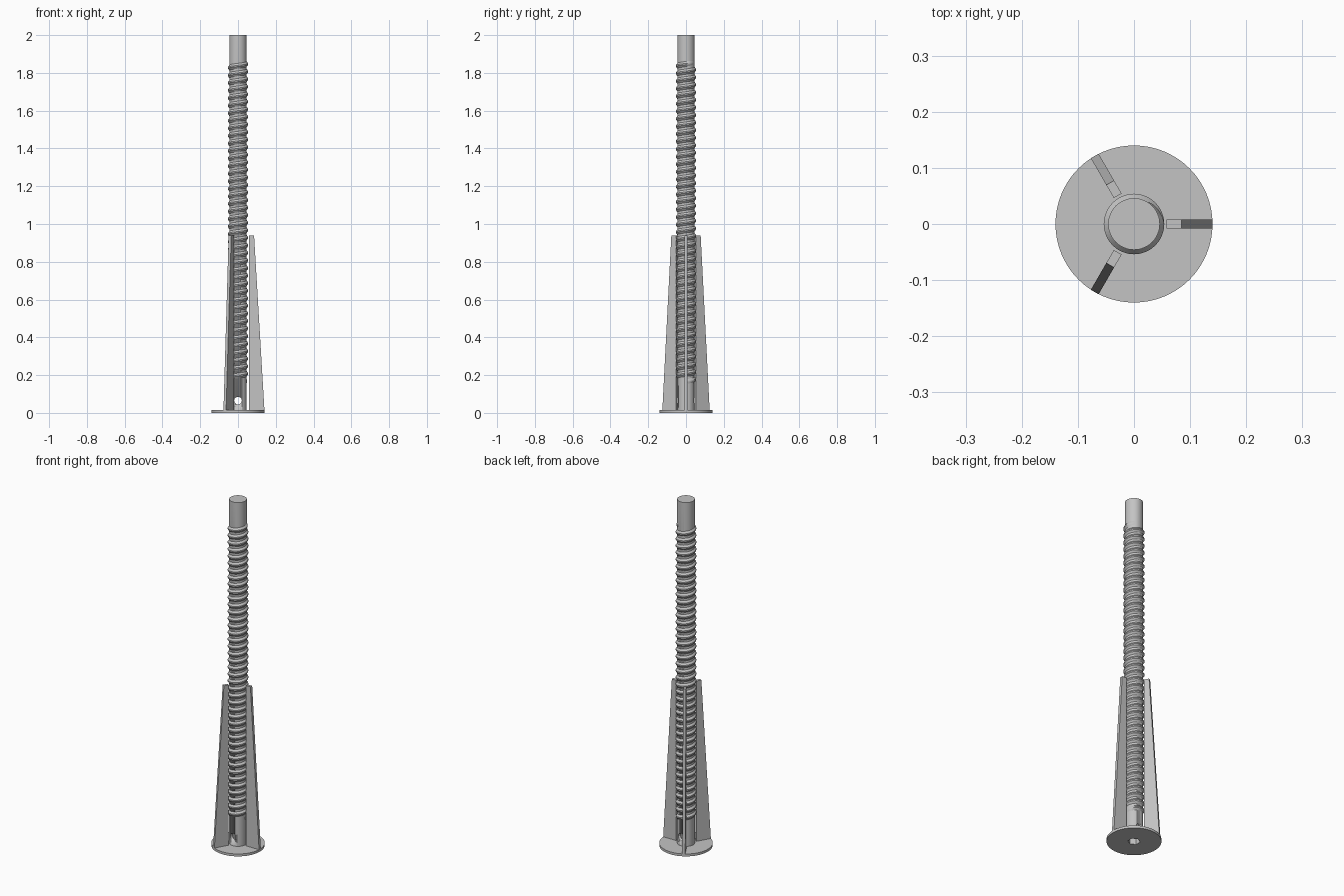
import bpy, bmesh, math
from mathutils import Matrix

cube = bpy.data.objects.get("Cube")
if cube:
    bpy.data.objects.remove(cube, do_unlink=True)

steel = bpy.data.materials.new("grey_steel")
GREY = (0.55, 0.55, 0.55, 1)
steel.diffuse_color = GREY
steel.use_nodes = True
steel.node_tree.nodes["Principled BSDF"].inputs["Base Color"].default_value = GREY

ROD_R, CREST_R, PLATE_R = 0.046, 0.054, 0.14
PLATE_H, RIB_TOP = 0.014, 0.94
THREAD_LOW, THREAD_HIGH, PITCH = 0.15, 1.87, 0.04


def finish(name, bm, smooth=False):
    bmesh.ops.recalc_face_normals(bm, faces=bm.faces)
    mesh = bpy.data.meshes.new(name)
    bm.to_mesh(mesh)
    bm.free()
    mesh.materials.append(steel)
    ob = bpy.data.objects.new(name, mesh)
    bpy.context.collection.objects.link(ob)
    if smooth:
        bpy.ops.object.select_all(action='DESELECT')
        ob.select_set(True)
        bpy.context.view_layer.objects.active = ob
        bpy.ops.object.shade_smooth_by_angle(angle=math.radians(30))
    return ob


def cylinder(name, radius, z0, z1, sides=64, smooth=True):
    bm = bmesh.new()
    bmesh.ops.create_cone(bm, cap_ends=True, segments=sides, radius1=radius,
                          radius2=radius, depth=z1 - z0,
                          matrix=Matrix.Translation((0, 0, (z0 + z1) / 2)))
    return finish(name, bm, smooth)


def cut(target, cutter):
    mod = target.modifiers.new("cut", 'BOOLEAN')
    mod.operation, mod.object, mod.solver = 'DIFFERENCE', cutter, 'EXACT'
    cutter.hide_render = True
    cutter.hide_set(True)


# Rod and round base plate
rod = cylinder("rod", ROD_R, 0, 2)
plate = cylinder("base_plate", PLATE_R, 0, PLATE_H)

# Hexagonal bore from below, and cross hole from front to back
bore = cylinder("bore_cutter", 0.032, -0.05, 0.14, 6, False)
cross = cylinder("cross_hole_cutter", 0.02, -0.1, 0.1, 32)
cross.data.transform(Matrix.Translation((0, 0, 0.065)) @ Matrix.Rotation(math.pi / 2, 4, 'X'))
cut(rod, bore)
cut(plate, bore)
cut(rod, cross)

# Helical thread: a ridge profile swept up the rod, fading at both ends
bm = bmesh.new()
STEPS = 32
half = PITCH * 0.42
total = int((THREAD_HIGH - THREAD_LOW - 2 * half) / PITCH * STEPS)
last = None
for i in range(total + 1):
    a = 2 * math.pi * i / STEPS
    z = THREAD_LOW + half + PITCH * i / STEPS
    fade = min(1, (i + 1) / 6, (total - i + 1) / 6)
    crest = ROD_R + (CREST_R - ROD_R) * fade
    profile = [(ROD_R - 0.002, -half), (crest, -half * 0.2),
               (crest, half * 0.2), (ROD_R - 0.002, half)]
    row = [bm.verts.new((r * math.cos(a), r * math.sin(a), z + dz)) for r, dz in profile]
    if last:
        for k in range(4):
            n = (k + 1) % 4
            bm.faces.new((last[k], row[k], row[n], last[n]))
    else:
        bm.faces.new(row)
    last = row
bm.faces.new(last)
finish("thread", bm, True)

# Three tapered ribs around the rod
for n, name in enumerate(("left_rib", "back_rib", "front_rib")):
    bm = bmesh.new()
    outline = [(0.058, PLATE_H), (PLATE_R, PLATE_H), (0.085, RIB_TOP), (0.058, RIB_TOP)]
    face = bm.faces.new([bm.verts.new((x, -0.008, z)) for x, z in outline])
    new = bmesh.ops.extrude_face_region(bm, geom=[face])["geom"]
    bmesh.ops.translate(bm, vec=(0, 0.016, 0),
                        verts=[v for v in new if isinstance(v, bmesh.types.BMVert)])
    bmesh.ops.rotate(bm, cent=(0, 0, 0), verts=bm.verts,
                     matrix=Matrix.Rotation(n * math.tau / 3, 3, 'Z'))
    finish(name, bm)
